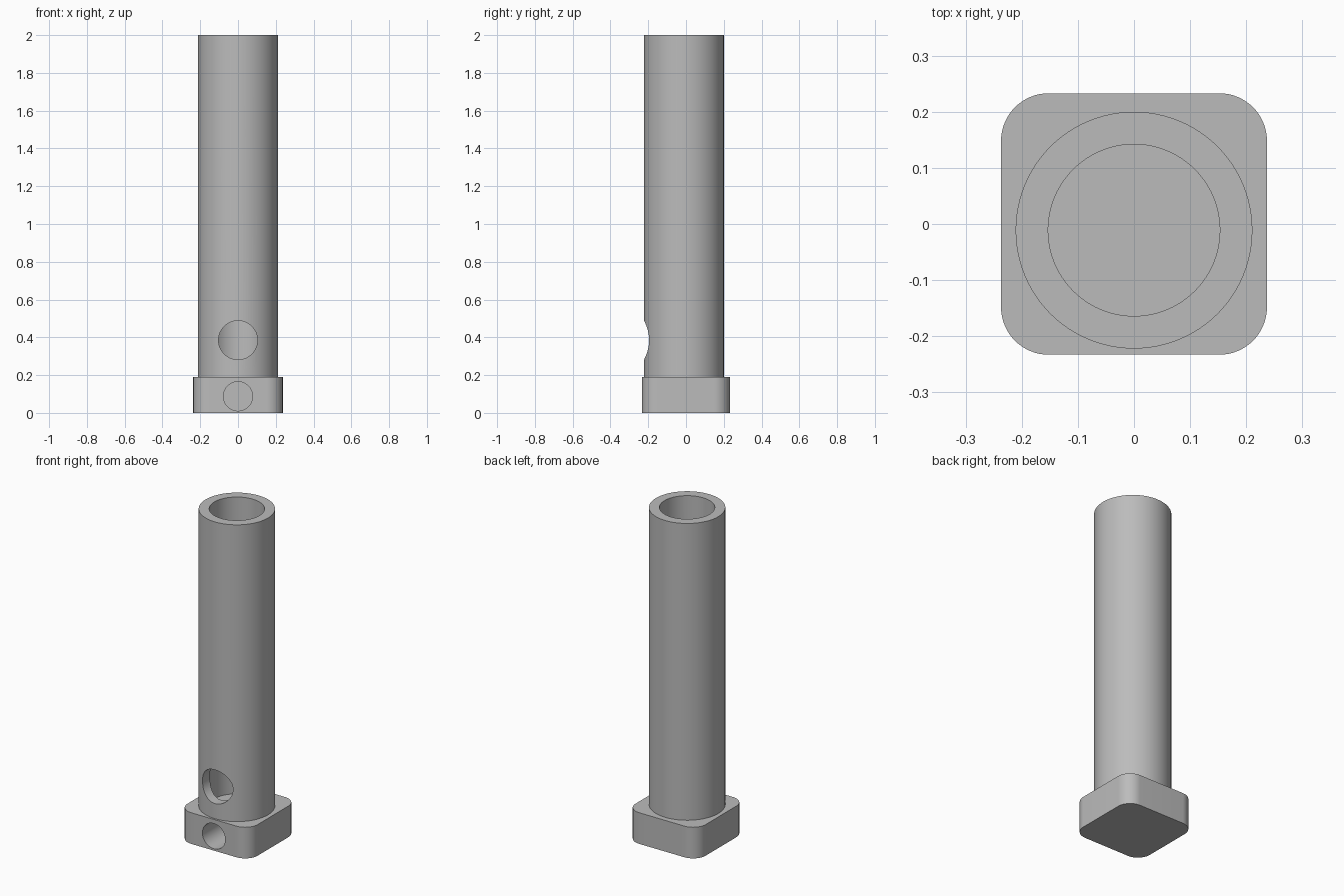
import bpy, bmesh
from math import pi, cos, sin

cube = bpy.data.objects.get("Cube")
if cube:
    bpy.data.objects.remove(cube, do_unlink=True)

AXIS_Y = -0.011      # tube sits slightly forward of the base centre
BASE_TOP = 0.19

grey = bpy.data.materials.new("plain grey")
grey.use_nodes = True
colour = (0.5, 0.5, 0.5, 1)
grey.diffuse_color = colour
grey.node_tree.nodes["Principled BSDF"].inputs["Base Color"].default_value = colour


def circle(radius, cx=0, cy=0, start=0, sweep=2 * pi, steps=96, closed=True):
    count = steps if closed else steps + 1
    return [(cx + radius * cos(start + sweep * i / steps),
             cy + radius * sin(start + sweep * i / steps)) for i in range(count)]


def prism(name, outline, z0, z1):
    """Extrude a closed outline straight up."""
    bm = bmesh.new()
    face = bm.faces.new([bm.verts.new((x, y, z0)) for x, y in outline])
    top = bmesh.ops.extrude_face_region(bm, geom=[face])["geom"]
    verts = [v for v in top if isinstance(v, bmesh.types.BMVert)]
    bmesh.ops.translate(bm, vec=(0, 0, z1 - z0), verts=verts)
    bmesh.ops.recalc_face_normals(bm, faces=bm.faces)
    mesh = bpy.data.meshes.new(name)
    bm.to_mesh(mesh)
    bm.free()
    mesh.materials.append(grey)
    obj = bpy.data.objects.new(name, mesh)
    bpy.context.collection.objects.link(obj)
    return obj


def drill(name, radius, z, y0, y1):
    """Cutter running front to back."""
    cutter = prism(name, circle(radius), 0, y1 - y0)
    cutter.rotation_euler.x = -pi / 2
    cutter.location = (0, y0, z)
    cutter.hide_render = True
    return cutter


def finish(obj, cutters):
    """Cut the holes, then smooth the curved walls."""
    bpy.ops.object.select_all(action="DESELECT")
    obj.select_set(True)
    bpy.context.view_layer.objects.active = obj
    for cutter in cutters:
        mod = obj.modifiers.new("hole", "BOOLEAN")
        mod.operation = "DIFFERENCE"
        mod.solver = "EXACT"
        mod.object = cutter
        bpy.ops.object.modifier_apply(modifier=mod.name)
        bpy.data.objects.remove(cutter, do_unlink=True)
    bpy.ops.object.shade_smooth_by_angle(angle=pi / 6)


# Rounded square base with a blind hole in the front
half_x, half_y, corner = 0.237, 0.233, 0.085
outline = []
for i, (sx, sy) in enumerate([(1, 1), (-1, 1), (-1, -1), (1, -1)]):
    outline += circle(corner, sx * (half_x - corner), sy * (half_y - corner),
                      i * pi / 2, pi / 2, 16, closed=False)
base = prism("base", outline, 0, BASE_TOP)
finish(base, [drill("base_hole_cutter", 0.077, 0.088, -0.4, 0.02)])

# Hollow tube, open at the top, with a round opening in the front wall
tube = prism("tube", circle(0.211, 0, AXIS_Y), BASE_TOP, 2)
bore = prism("bore_cutter", circle(0.153, 0, AXIS_Y), BASE_TOP - 0.1, 2.1)
bore.hide_render = True
finish(tube, [bore, drill("tube_hole_cutter", 0.103, 0.385, -0.4, AXIS_Y)])
